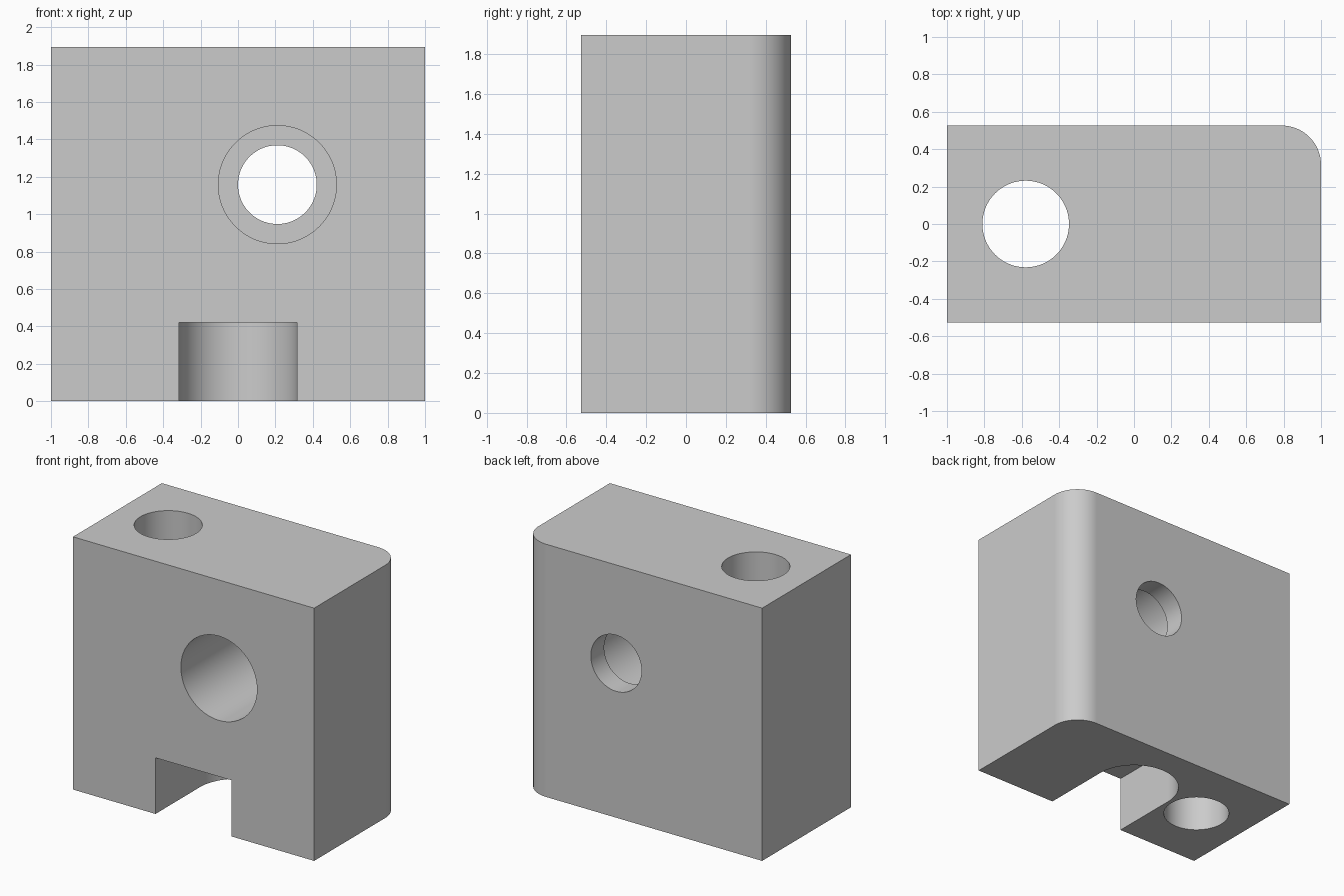
import bpy, bmesh, math
from mathutils import Vector

if "Cube" in bpy.data.objects:
    bpy.data.objects.remove(bpy.data.objects["Cube"], do_unlink=True)

U = 2 / 19                      # one design unit
W, D, H = 19 * U, 10 * U, 18 * U

grey = bpy.data.materials.new("plain grey")
grey.use_nodes = True
colour = (0.6, 0.6, 0.6, 1)
grey.diffuse_color = colour
grey.node_tree.nodes["Principled BSDF"].inputs["Base Color"].default_value = colour


def arc(cx, cy, r, start, end, steps):
    angles = [math.radians(start + (end - start) * i / steps) for i in range(steps + 1)]
    return [(cx + r * math.cos(a), cy + r * math.sin(a)) for a in angles]


def prism(name, outline, z0, z1):
    """Extrude a counter-clockwise plan outline from z0 to z1."""
    bm = bmesh.new()
    face = bm.faces.new([bm.verts.new((x, y, z0)) for x, y in outline])
    top = bmesh.ops.extrude_face_region(bm, geom=[face])
    verts = [g for g in top["geom"] if isinstance(g, bmesh.types.BMVert)]
    bmesh.ops.translate(bm, verts=verts, vec=Vector((0, 0, z1 - z0)))
    bmesh.ops.recalc_face_normals(bm, faces=bm.faces)
    mesh = bpy.data.meshes.new(name)
    bm.to_mesh(mesh)
    bm.free()
    mesh.materials.append(grey)
    obj = bpy.data.objects.new(name, mesh)
    bpy.context.collection.objects.link(obj)
    return obj


def bore(name, radius, length, location, along_y=False):
    """Cylinder cutter centred on its location."""
    circle = arc(0, 0, radius, 0, 360, 96)[:-1]
    obj = prism(name, circle, -length / 2, length / 2)
    obj.location = location
    if along_y:
        obj.rotation_euler.x = math.pi / 2
    return obj


# Block with one rounded vertical corner at the back left
r = 2 * U
outline = [(-W / 2, -D / 2), (W / 2, -D / 2)]
outline += arc(W / 2 - r, D / 2 - r, r, 0, 90, 24) + [(-W / 2, D / 2)]
block = prism("block", outline, 0, H)

# Round-ended slot open to the front and underside
s = 3 * U
slot_outline = [(-s, -D), (s, -D)] + arc(0, 0, s, 0, 180, 48)

# Counterbored cross hole, stopping short of the back wall
wall = 1.5 * U
hole_x, hole_z = 2 * U, 11 * U
cutters = [
    prism("slot_cutter", slot_outline, -U, 4 * U),
    bore("vertical_hole_cutter", 2.2 * U, 2 * H, (-5.5 * U, 0, H / 2)),
    bore("cross_hole_cutter", 2 * U, 2 * D, (hole_x, 0, hole_z), True),
    bore("counterbore_cutter", 3 * U, D, (hole_x, -wall, hole_z), True),
]

bpy.context.view_layer.objects.active = block
for cutter in cutters:
    mod = block.modifiers.new(cutter.name, "BOOLEAN")
    mod.operation = "DIFFERENCE"
    mod.solver = "EXACT"
    mod.object = cutter
    bpy.ops.object.modifier_apply(modifier=mod.name)
    bpy.data.objects.remove(cutter, do_unlink=True)

# Smooth bores and corner, crisp edges, flat faces kept flat
bpy.ops.object.select_all(action="DESELECT")
block.select_set(True)
bpy.ops.object.shade_smooth_by_angle(angle=math.radians(30))
normals = block.modifiers.new("Flat faces", "WEIGHTED_NORMAL")
normals.keep_sharp = True
